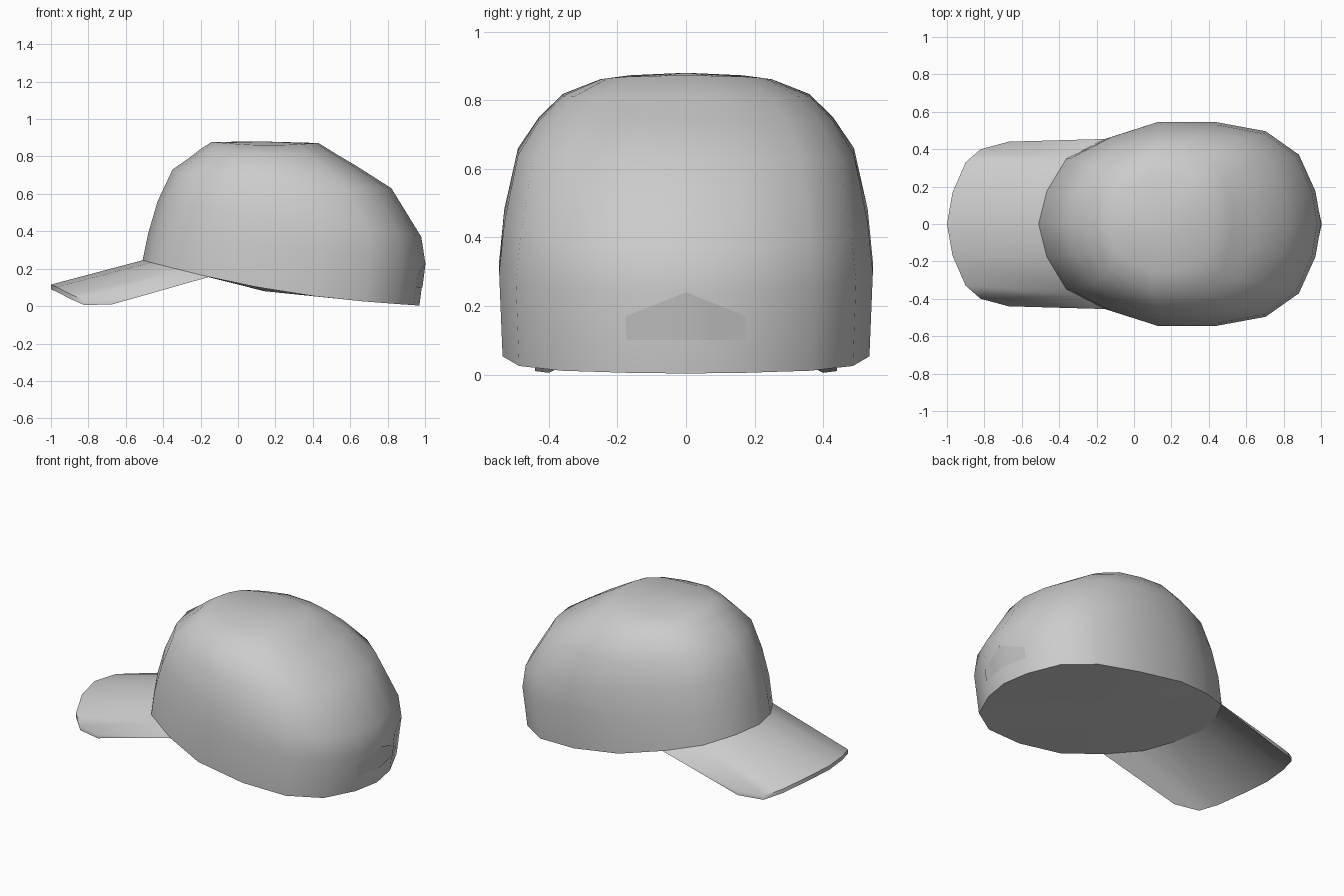
import bpy, bmesh
from math import pi, sin, radians
from mathutils import Vector
from mathutils.bvhtree import BVHTree

cube = bpy.data.objects.get("Cube")
if cube:
    bpy.data.objects.remove(cube, do_unlink=True)


def make_material(name, grey):
    mat = bpy.data.materials.new(name)
    mat.use_nodes = True
    colour = (grey, grey, grey, 1)
    mat.diffuse_color = colour
    mat.node_tree.nodes["Principled BSDF"].inputs["Base Color"].default_value = colour
    return mat


def finish(name, bm, mat):
    bmesh.ops.remove_doubles(bm, verts=bm.verts, dist=0.0005)
    bmesh.ops.recalc_face_normals(bm, faces=bm.faces)
    mesh = bpy.data.meshes.new(name)
    bm.to_mesh(mesh)
    bm.free()
    mesh.materials.append(mat)
    obj = bpy.data.objects.new(name, mesh)
    bpy.context.collection.objects.link(obj)
    bpy.ops.object.select_all(action='DESELECT')
    obj.select_set(True)
    bpy.context.view_layer.objects.active = obj
    bpy.ops.object.shade_smooth_by_angle(angle=radians(50))
    return obj


def bridge(bm, a, b, closed=False):
    count = len(a)
    for i in range(count if closed else count - 1):
        j = (i + 1) % count
        bm.faces.new((a[i], a[j], b[j], b[i]))


def mirrored(half):
    # Half outline running from y = 0, with its mirror image placed before it
    return [(x, -y, z) for x, y, z in reversed(half[1:])] + half


cloth = make_material("light grey cloth", 0.6)
strap_grey = make_material("strap grey", 0.55)

# Crown: egg-shaped rings, stacked and tilted from front to back
outline = [(0, 0), (.03, .33), (.1, .65), (.24, .85), (.41, 1),
           (.62, 1), (.8, .91), (.92, .68), (.98, .32), (1, 0)]
outline += [(u, -v) for u, v in outline[-2:0:-1]]


def ring(front_x, front_z, back_x, back_z, width, sag):
    return [Vector((front_x + (back_x - front_x) * u, width * v,
                    front_z + (back_z - front_z) * u + sag * sin(pi * u)))
            for u, v in outline]


rings = [ring(*r) for r in (
    (-.51, .245, .97, .003, .535, -.045),
    (-.48, .39, 1.0, .24, .545, 0),
    (-.43, .56, .98, .37, .53, 0),
    (-.35, .73, .82, .63, .49, -.03),
    (-.25, .80, .64, .745, .43, -.03),
    (-.20, .84, .53, .81, .36, -.01),
    (-.14, .878, .43, .872, .25, -.015))]

bm = bmesh.new()
loops = [[bm.verts.new(p) for p in r] for r in rings]
for low, high in zip(loops, loops[1:]):
    bridge(bm, low, high, True)
for loop, height in ((loops[-1], .88), (loops[0], .08)):
    centre = bm.verts.new((.14, 0, height))
    for i, v in enumerate(loop):
        bm.faces.new((v, loop[(i + 1) % len(loop)], centre))
bmesh.ops.recalc_face_normals(bm, faces=bm.faces)
bm.normal_update()
crown_surface = BVHTree.FromBMesh(bm)
finish("crown", bm, cloth)

# Brim: arched sheet from the crown rim to a rounded, thicker outer edge
rim = [tuple(p) for p in rings[0][:4]]
inner = rim[:3]
for t in (1 / 3, 2 / 3, 1):
    inner.append(tuple(Vector(rim[2]).lerp(Vector(rim[3]), t)))
outer = [(-1, 0, .115), (-.97, .17, .102), (-.9, .33, .065),
         (-.82, .4, .03), (-.67, .44, .035), inner[-1]]
bm = bmesh.new()
inner_loop = [bm.verts.new(p) for p in mirrored(inner)]
top_loop = [bm.verts.new(p) for p in mirrored(outer)]
under_loop = [bm.verts.new((x, y, z - .025)) for x, y, z in mirrored(outer)]
ends = (0, -1)
for e in ends:
    under_loop[e].co = top_loop[e].co
bridge(bm, inner_loop, top_loop)
bridge(bm, top_loop, under_loop)
bridge(bm, under_loop, inner_loop)
bmesh.ops.dissolve_degenerate(bm, dist=0.0005, edges=bm.edges)
finish("brim", bm, cloth)

# Back strap panel: thin house-shaped plate laid on the crown
bm = bmesh.new()


def on_back(y, z):
    hit = crown_surface.ray_cast(Vector((2, y, z)), Vector((-1, 0, 0)))[0]
    return hit + Vector((.004, 0, 0))


steps = [-.175, -.085, 0, .085, .175]
rows = []
for t in (0, .35, .7, 1):
    rows.append([bm.verts.new(on_back(y, .1 + t * (.14 - .4 * abs(y))))
                 for y in steps])
for low, high in zip(rows, rows[1:]):
    bridge(bm, low, high)
panel = finish("back_strap_panel", bm, strap_grey)
# An open sheet needs its faces turned outward
if sum(p.normal.x for p in panel.data.polygons) < 0:
    panel.data.flip_normals()
